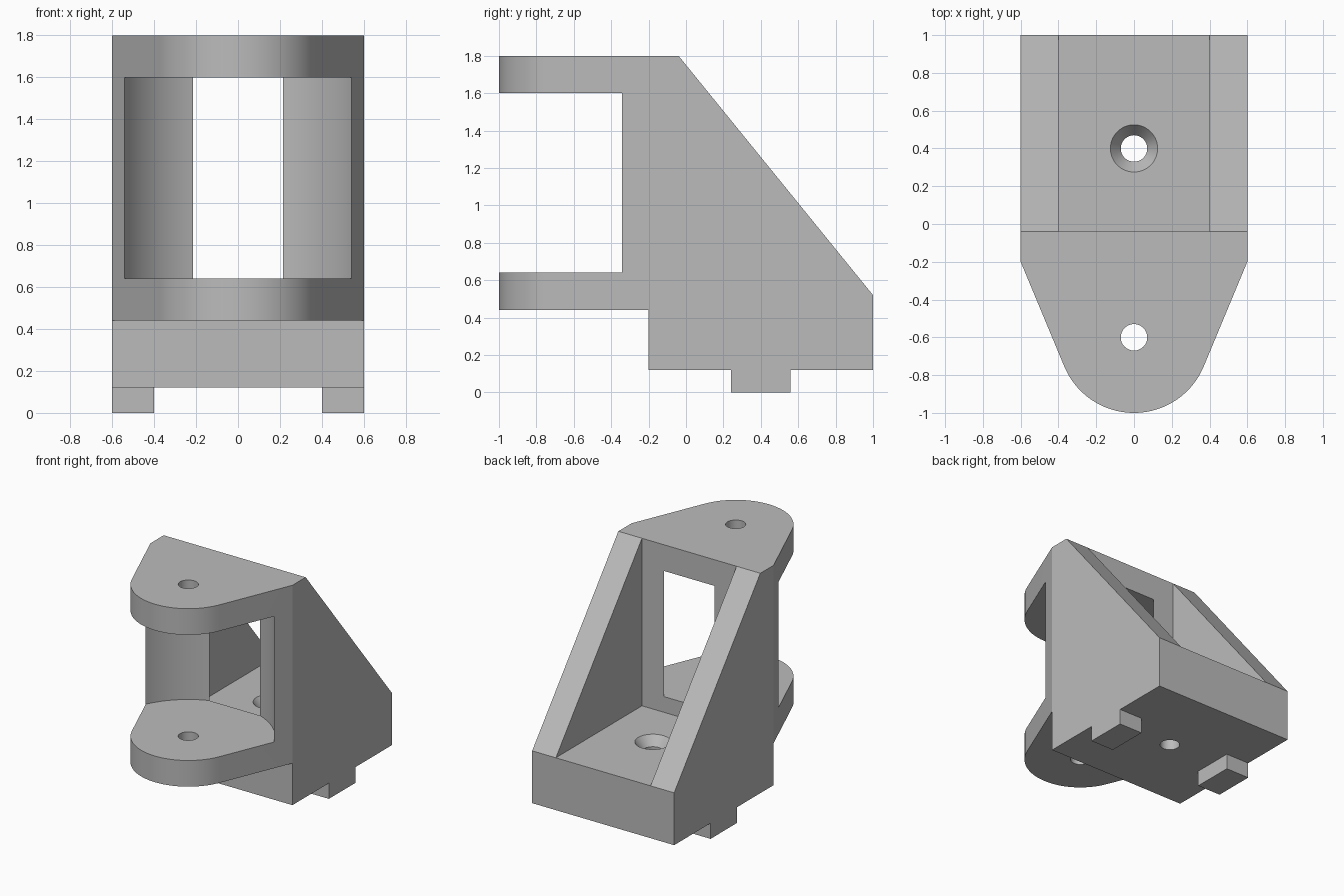
import bpy, bmesh, math
from mathutils import Matrix

cube = bpy.data.objects.get("Cube")
if cube:
    bpy.data.objects.remove(cube, do_unlink=True)

# One plain grey
grey = bpy.data.materials.new("plain grey")
grey.use_nodes = True
colour = (0.5, 0.5, 0.5, 1)
grey.diffuse_color = colour
grey.node_tree.nodes["Principled BSDF"].inputs["Base Color"].default_value = colour


def add_object(name, bm):
    bmesh.ops.recalc_face_normals(bm, faces=bm.faces)
    mesh = bpy.data.meshes.new(name)
    bm.to_mesh(mesh)
    bm.free()
    mesh.materials.append(grey)
    obj = bpy.data.objects.new(name, mesh)
    bpy.context.scene.collection.objects.link(obj)
    return obj


def prism(name, points, offset):
    """Closed polygon pushed along an offset vector."""
    bm = bmesh.new()
    face = bm.faces.new([bm.verts.new(p) for p in points])
    extruded = bmesh.ops.extrude_face_region(bm, geom=[face])["geom"]
    verts = [g for g in extruded if isinstance(g, bmesh.types.BMVert)]
    bmesh.ops.translate(bm, verts=verts, vec=offset)
    return add_object(name, bm)


def box(name, x, y, z):
    points = [(x[0], y[0], z[0]), (x[1], y[0], z[0]),
              (x[1], y[1], z[0]), (x[0], y[1], z[0])]
    return prism(name, points, (0, 0, z[1] - z[0]))


def cone(name, y, z, r_low, r_high, segments=64):
    bm = bmesh.new()
    bmesh.ops.create_cone(bm, cap_ends=True, segments=segments,
                          radius1=r_low, radius2=r_high, depth=z[1] - z[0],
                          matrix=Matrix.Translation((0, y, sum(z) / 2)))
    return add_object(name, bm)


def combine(target, tool, operation="DIFFERENCE"):
    """Apply a boolean and throw the helper away."""
    mod = target.modifiers.new("cut", "BOOLEAN")
    mod.operation, mod.solver, mod.object = operation, "EXACT", tool
    graph = bpy.context.evaluated_depsgraph_get()
    mesh = bpy.data.meshes.new_from_object(target.evaluated_get(graph))
    target.modifiers.clear()
    target.data = mesh
    bpy.data.objects.remove(tool, do_unlink=True)


HALF = 0.6                     # half width of the body
PIVOT, EAR_R = -0.6, 0.4       # pivot position and ear radius
WALL, FLOOR, TOP = -0.04, 0.52, 1.8

# Side profile, extruded across the width
side = [(-1.1, 0.44), (-0.2, 0.44), (-0.2, 0.12), (1, 0.12),
        (1, FLOOR), (WALL, TOP), (-1.1, TOP)]
bracket = prism("bracket_body", [(-0.7, y, z) for y, z in side], (1.4, 0, 0))

# Plan outline: straight sides tapering tangent to a rounded nose
shoulder = -0.2
tangent = -2 * math.atan2(EAR_R, HALF) + math.pi / 2
tangent = math.pi / 2 - 2 * math.atan2(HALF, EAR_R)
steps = 48
plan = [(-HALF, 1.1), (-HALF, shoulder)]
for i in range(steps + 1):
    a = math.pi - tangent + (math.pi + 2 * tangent) * i / steps
    plan.append((EAR_R * math.cos(a), PIVOT + EAR_R * math.sin(a)))
plan += [(HALF, shoulder), (HALF, 1.1)]
outline = prism("plan_outline", [(x, y, 0) for x, y in plan], (0, 0, 2))
combine(bracket, outline, "INTERSECT")

# Pocket between the two gussets
combine(bracket, box("pocket", (-0.4, 0.4), (WALL, 1.2), (FLOOR, 2)))

# Round clearance between the ears, breaking through the wall as a window
combine(bracket, cone("clearance", PIVOT, (0.64, 1.6), 0.6, 0.6, 128))

# Pivot hole, floor screw hole and its countersink
HOLE, SINK, DEPTH = 0.07, 0.125, 0.07
combine(bracket, cone("pivot_hole", PIVOT, (0.3, 2), HOLE, HOLE))
combine(bracket, cone("screw_hole", 0.4, (0, 0.7), HOLE, HOLE))
slope = (SINK - HOLE) / DEPTH
combine(bracket, cone("countersink", 0.4, (FLOOR - DEPTH, FLOOR + 0.1),
                      HOLE, SINK + 0.1 * slope))

# Locating tabs under the base
tabs = [box(name, x, (0.24, 0.56), (0, 0.12))
        for name, x in (("left_tab", (0.4, HALF)), ("right_tab", (-HALF, -0.4)))]

# Smooth the curved walls only
bpy.ops.object.select_all(action="DESELECT")
for obj in [bracket] + tabs:
    obj.select_set(True)
bpy.context.view_layer.objects.active = bracket
bpy.ops.object.shade_smooth_by_angle(angle=math.radians(20))
